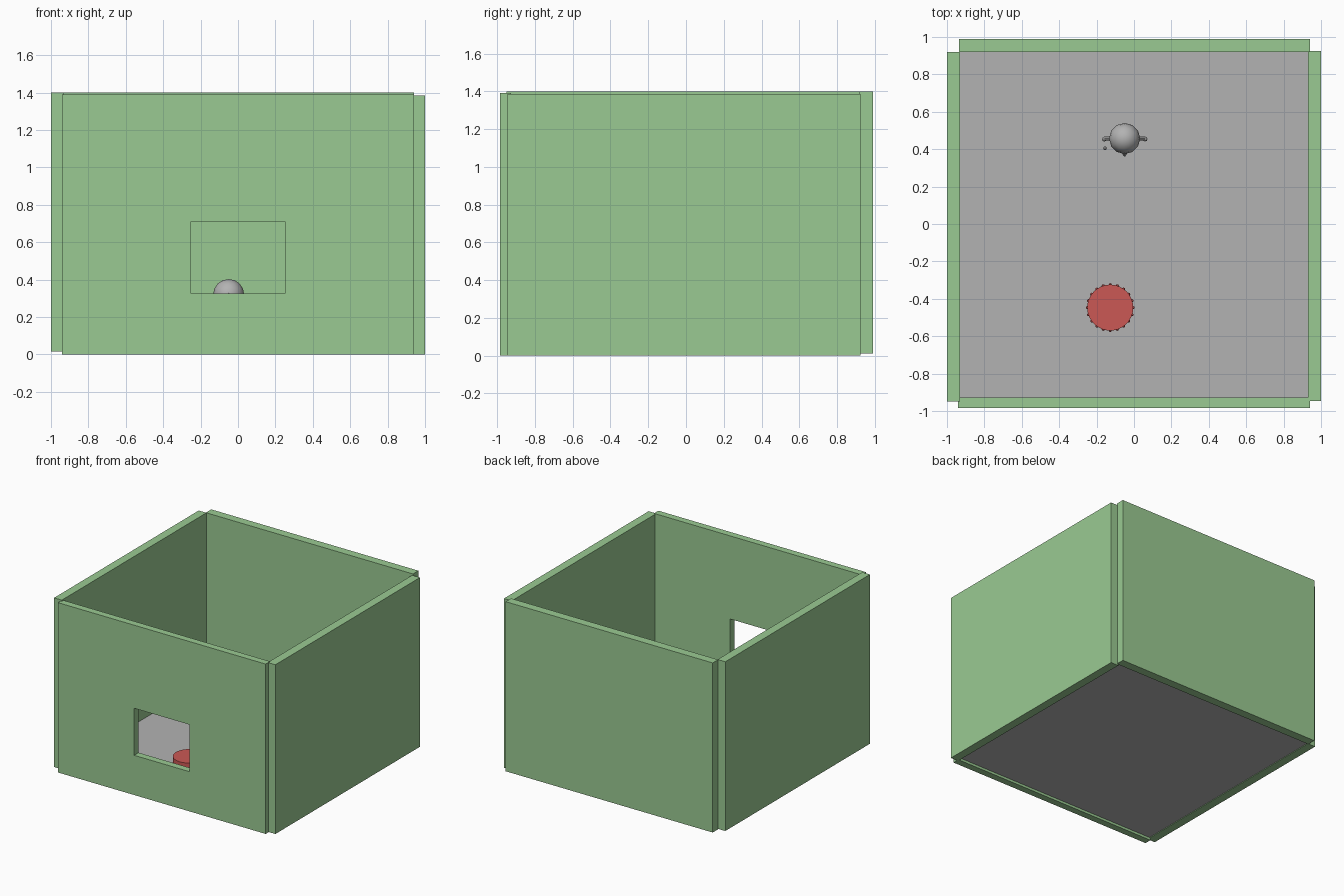
import bpy, bmesh, math
from mathutils import Vector, Matrix

if "Cube" in bpy.data.objects:
    bpy.data.objects.remove(bpy.data.objects["Cube"])


def material(name, rgb):
    m = bpy.data.materials.new(name)
    m.diffuse_color = (*rgb, 1)
    m.use_nodes = True
    m.node_tree.nodes["Principled BSDF"].inputs["Base Color"].default_value = m.diffuse_color
    return m


GREEN = material("wall green", (0.323, 0.591, 0.288))
GREY = material("stone grey", (0.448, 0.448, 0.448))
RED = material("cushion red", (0.597, 0.098, 0.091))


def finish(name, bm, mat):
    bmesh.ops.recalc_face_normals(bm, faces=bm.faces)
    mesh = bpy.data.meshes.new(name)
    bm.to_mesh(mesh)
    bm.free()
    mesh.materials.append(mat)
    ob = bpy.data.objects.new(name, mesh)
    bpy.context.collection.objects.link(ob)
    return ob


def box(name, lo, hi, mat):
    lo, hi = Vector(lo), Vector(hi)
    bm = bmesh.new()
    m = Matrix.Translation((lo + hi) / 2) @ Matrix.Diagonal((*(hi - lo), 1))
    bmesh.ops.create_cube(bm, size=1, matrix=m)
    return finish(name, bm, mat)


def cone(name, base, tip, r1, r2, sides, mat):
    base, tip = Vector(base), Vector(tip)
    d = tip - base
    m = Matrix.Translation((base + tip) / 2) @ d.to_track_quat('Z', 'Y').to_matrix().to_4x4()
    bm = bmesh.new()
    bmesh.ops.create_cone(bm, cap_ends=True, segments=sides, radius1=r1,
                          radius2=r2, depth=d.length, matrix=m)
    return finish(name, bm, mat)


def ball(name, centre, r, u, v, mat, smooth=False):
    bm = bmesh.new()
    bmesh.ops.create_uvsphere(bm, u_segments=u, v_segments=v, radius=r,
                              matrix=Matrix.Translation(centre))
    for f in bm.faces:
        f.smooth = smooth
    return finish(name, bm, mat)


# Floor and three plain walls, slightly offset from each other
box("floor", (-0.93, -0.93, 0.02), (0.93, 0.92, 0.025), GREY)
box("left_wall", (-1.0, -0.95, 0.015), (-0.93, 0.92, 1.40), GREEN)
box("right_wall", (0.93, -0.945, 0.0), (1.0, 0.925, 1.385), GREEN)
box("back_wall", (-0.935, 0.92, 0.012), (0.94, 0.99, 1.40), GREEN)

# Front wall: ring of four quads around the window, extruded to thickness
bm = bmesh.new()


def loop(x0, x1, z0, z1):
    return [bm.verts.new((x, -0.985, z)) for x, z in ((x0, z0), (x1, z0), (x1, z1), (x0, z1))]


outer, inner = loop(-0.94, 0.94, 0, 1.39), loop(-0.25, 0.25, 0.325, 0.71)
for i in range(4):
    j = (i + 1) % 4
    bm.faces.new((outer[i], outer[j], inner[j], inner[i]))
ext = bmesh.ops.extrude_face_region(bm, geom=bm.faces[:], use_keep_orig=True)
bmesh.ops.translate(bm, vec=(0, 0.057, 0),
                    verts=[g for g in ext["geom"] if isinstance(g, bmesh.types.BMVert)])
finish("front_wall", bm, GREEN)

# Round red seat with a row of studs
SX, SY = -0.127, -0.447
cone("round_seat", (SX, SY, 0.025), (SX, SY, 0.146), 0.123, 0.123, 32, RED)
for i in range(20):
    a = math.tau * i / 20
    ball(f"seat_stud_{i + 1}", (SX + 0.122 * math.cos(a), SY + 0.122 * math.sin(a), 0.07),
         0.009, 8, 5, RED)

# Small grey figure: head, nose, body, limbs
FX, FY = -0.05, 0.457
ball("figure_head", (FX, FY, 0.32), 0.083, 12, 8, GREY, True)
cone("figure_nose", (FX, FY - 0.07, 0.315), (FX, FY - 0.095, 0.31), 0.02, 0.004, 8, GREY)
cone("figure_body", (FX, FY, 0.11), (FX, FY, 0.26), 0.06, 0.04, 12, GREY)
for side, s in (("left", -1), ("right", 1)):
    cone(f"figure_{side}_leg", (FX + s * 0.03, FY, 0.025), (FX + s * 0.03, FY, 0.13),
         0.018, 0.018, 8, GREY)
    cone(f"figure_{side}_arm", (FX + s * 0.035, FY, 0.22), (FX + s * 0.108, FY, 0.17),
         0.011, 0.011, 8, GREY)
    ball(f"figure_{side}_hand", (FX + s * 0.109, FY - 0.003, 0.17), 0.013, 8, 6, GREY)
ball("small_pebble", (-0.155, 0.405, 0.17), 0.01, 8, 6, GREY)
